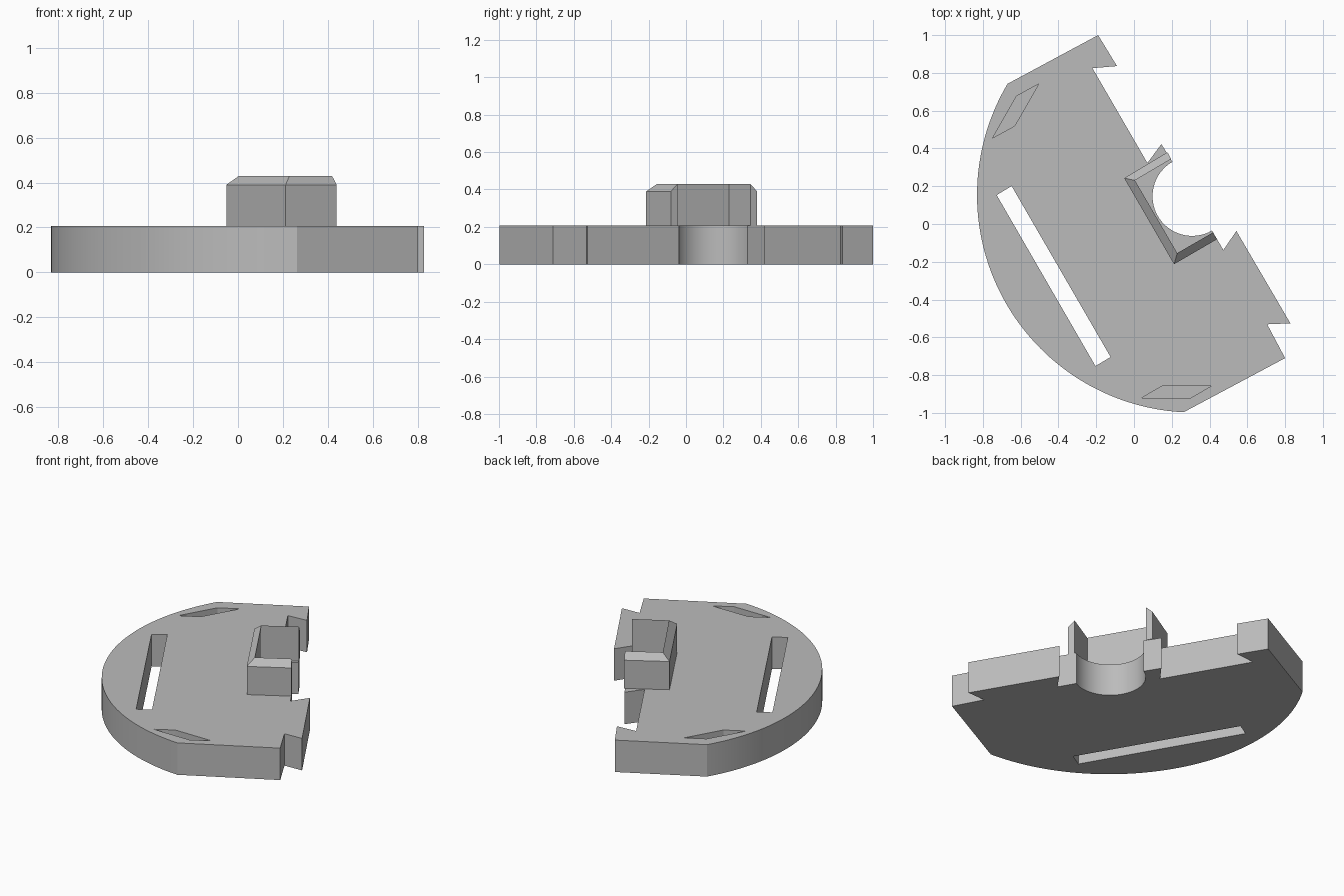
import bpy
import bmesh
from math import cos, sin, radians

cube = bpy.data.objects.get("Cube")
if cube:
    bpy.data.objects.remove(cube, do_unlink=True)

PLATE_TOP = 0.207
WALL_SHOULDER = 0.39
WALL_TOP = 0.43

grey = bpy.data.materials.new("plain_grey")
grey.use_nodes = True
colour = (0.5, 0.5, 0.5, 1)
grey.diffuse_color = colour
grey.node_tree.nodes["Principled BSDF"].inputs["Base Color"].default_value = colour


def arc(cx, cy, r, start, end, steps):
    """Points along a circular arc, angles in degrees."""
    angles = [radians(start + (end - start) * i / steps) for i in range(steps + 1)]
    return [(cx + r * cos(a), cy + r * sin(a)) for a in angles]


def finish(name, bm):
    bmesh.ops.recalc_face_normals(bm, faces=bm.faces[:])
    mesh = bpy.data.meshes.new(name)
    bm.to_mesh(mesh)
    bm.free()
    mesh.materials.append(grey)
    obj = bpy.data.objects.new(name, mesh)
    bpy.context.collection.objects.link(obj)
    return obj


def prism(name, outline, z0, z1):
    """Upright prism over a flat outline."""
    bm = bmesh.new()
    face = bm.faces.new([bm.verts.new((x, y, z0)) for x, y in outline])
    top = bmesh.ops.extrude_face_region(bm, geom=[face])["geom"]
    verts = [v for v in top if isinstance(v, bmesh.types.BMVert)]
    bmesh.ops.translate(bm, verts=verts, vec=(0, 0, z1 - z0))
    return finish(name, bm)


def cut(target, cutter):
    mod = target.modifiers.new("cut", 'BOOLEAN')
    mod.operation = 'DIFFERENCE'
    mod.solver = 'EXACT'
    mod.object = cutter
    bpy.context.view_layer.objects.active = target
    bpy.ops.object.modifier_apply(modifier=mod.name)
    bpy.data.objects.remove(cutter, do_unlink=True)


# Base plate: notched straight side, round bite in the middle, curved back
outline = [(-0.19, 1.0), (-0.09, 0.836), (-0.22, 0.825), (0.071, 0.323), (0.145, 0.423)]
outline += arc(0.308, 0.147, 0.21, 120, 300, 32)
outline += [(0.473, -0.138), (0.542, -0.037), (0.828, -0.526), (0.705, -0.531), (0.80, -0.71)]
outline += arc(0.321, 0.154, 1.152, 267.1, 149.3, 64)
plate = prism("base_plate", outline, 0, PLATE_TOP)

# Long slot right through, and two blind diamond pockets
slot = [(-0.727, 0.153), (-0.648, 0.201), (-0.124, -0.704), (-0.204, -0.752)]
cut(plate, prism("slot_cutter", slot, -0.1, 0.4))
pockets = [
    [(-0.505, 0.741), (-0.622, 0.677), (-0.749, 0.455), (-0.632, 0.519)],
    [(0.41, -0.857), (0.299, -0.921), (0.04, -0.921), (0.151, -0.857)],
]
for pocket in pockets:
    cut(plate, prism("pocket_cutter", pocket, 0.1, 0.4))

bpy.ops.object.select_all(action='DESELECT')
plate.select_set(True)
bpy.context.view_layer.objects.active = plate
bpy.ops.object.shade_smooth_by_angle(angle=radians(25))

# Three-sided upright wall with a top sloping up to a sharp inner edge
outer = [(0.177, 0.38), (-0.052, 0.243), (0.212, -0.213), (0.439, -0.081)]
inner = [(0.197, 0.344), (0.005, 0.231), (0.229, -0.154), (0.418, -0.045)]
bm = bmesh.new()
sections = []
for (ox, oy), (ix, iy) in zip(outer, inner):
    ring = [(ox, oy, PLATE_TOP), (ox, oy, WALL_SHOULDER),
            (ix, iy, WALL_TOP), (ix, iy, PLATE_TOP)]
    sections.append([bm.verts.new(p) for p in ring])
for a, b in zip(sections, sections[1:]):
    for i in range(4):
        j = (i + 1) % 4
        bm.faces.new((a[i], a[j], b[j], b[i]))
bm.faces.new(sections[0])
bm.faces.new(sections[-1])
finish("retaining_wall", bm)
